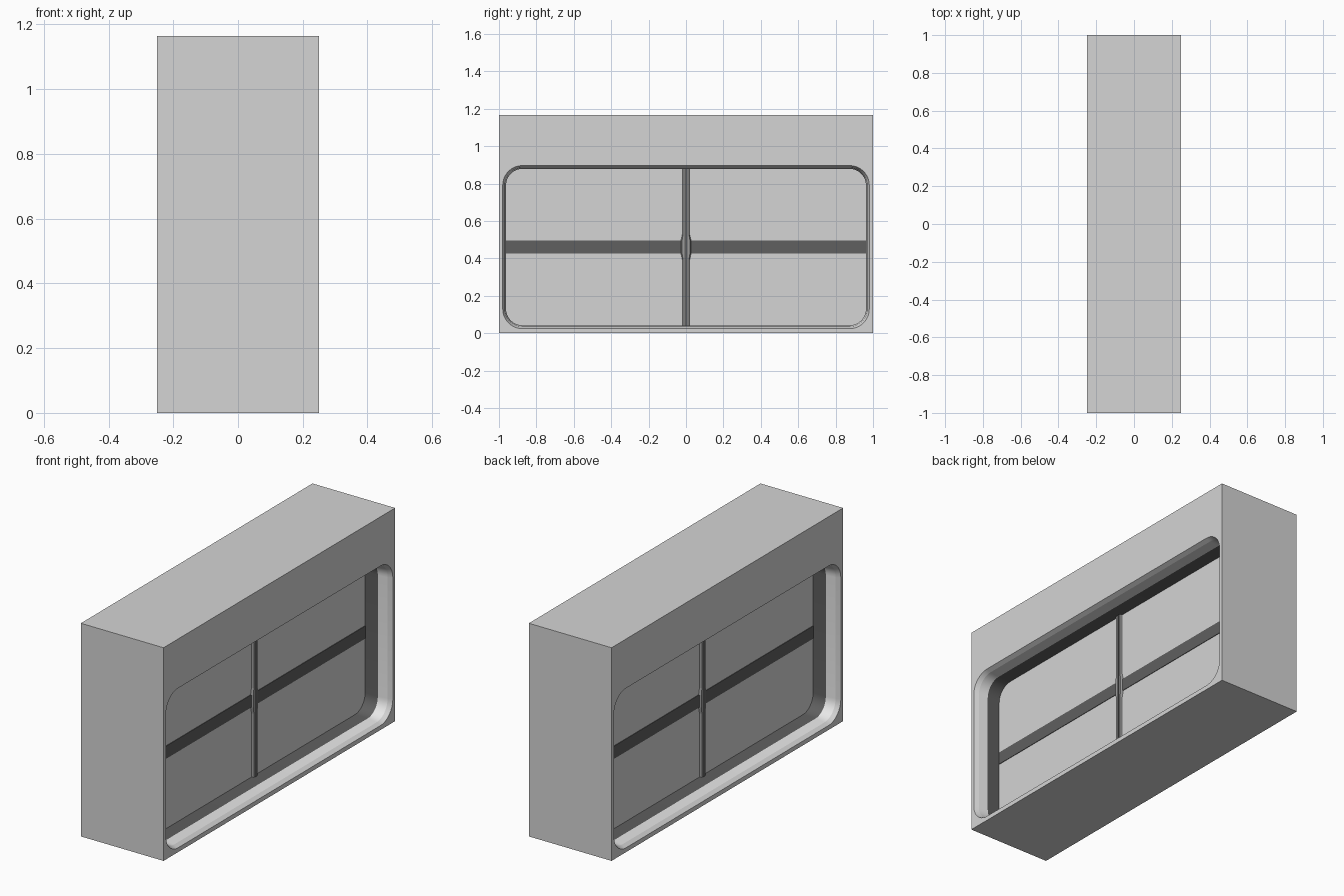
import bpy, bmesh, math

if "Cube" in bpy.data.objects:
    bpy.data.objects.remove(bpy.data.objects["Cube"])

H = 1.165            # wall height
XF, XP = 0.25, 0.095 # outer wall face, glazing plane


def material(name, v):
    m = bpy.data.materials.new(name)
    m.diffuse_color = (v, v, v, 1)
    m.use_nodes = True
    m.node_tree.nodes["Principled BSDF"].inputs["Base Color"].default_value = m.diffuse_color
    return m


wall_mat = material("wall light grey", 0.66)
trim_mat = material("trim pale grey", 0.88)
metal_mat = material("post mid grey", 0.33)
dark_mat = material("dark grey", 0.115)


def finish(bm, name, mat, smooth=False):
    """Store the mesh and mirror it to the other side of the wall."""
    me = bpy.data.meshes.new(name)
    bm.to_mesh(me)
    bm.free()
    me.materials.append(mat)
    ob = bpy.data.objects.new(name, me)
    bpy.context.collection.objects.link(ob)
    ob.modifiers.new("both_sides", 'MIRROR').use_axis[0] = True
    if smooth:
        bpy.ops.object.select_all(action='DESELECT')
        ob.select_set(True)
        bpy.context.view_layer.objects.active = ob
        bpy.ops.object.shade_smooth_by_angle(angle=math.radians(20))
    return ob


def opening(bm, x, inset):
    """Rounded rectangle loop, counter-clockwise seen from +x."""
    y, z0, z1, r = 0.98 - inset, 0.024 + inset, 0.896 - inset, 0.105 - inset
    centres = [(y - r, z0 + r, -90), (y - r, z1 - r, 0),
               (-y + r, z1 - r, 90), (-y + r, z0 + r, 180)]
    loop = []
    for cy, cz, a0 in centres:
        for i in range(11):
            a = math.radians(a0 + 9 * i)
            loop.append(bm.verts.new((x, cy + r * math.cos(a), cz + r * math.sin(a))))
    return loop


def bridge(bm, a, b):
    n = len(a)
    for i in range(n):
        j = (i + 1) % n
        bm.faces.new((a[i], a[j], b[j], b[i]))


def box(name, mat, x0, x1, y0, y1, z0, z1):
    bm = bmesh.new()
    bmesh.ops.create_cube(bm, size=1)
    for v in bm.verts:
        v.co = ((x0 + x1) / 2 + v.co.x * (x1 - x0), (y0 + y1) / 2 + v.co.y * (y1 - y0),
                (z0 + z1) / 2 + v.co.z * (z1 - z0))
    return finish(bm, name, mat)


# wall block: outer shell plus a face with the window opening
bm = bmesh.new()
corners = [(-1, 0), (1, 0), (1, H), (-1, H)]
outer = [bm.verts.new((XF, y, z)) for y, z in corners]
middle = [bm.verts.new((0, y, z)) for y, z in corners]
bridge(bm, middle, outer)
hole = opening(bm, XF, 0)
edges = []
for loop in (outer, hole):
    for i, v in enumerate(loop):
        w = loop[(i + 1) % len(loop)]
        edges.append(bm.edges.get((v, w)) or bm.edges.new((v, w)))
res = bmesh.ops.triangle_fill(bm, use_beauty=True, edges=edges, normal=(1, 0, 0))
for f in res["geom"]:
    if isinstance(f, bmesh.types.BMFace):
        f.normal_update()
        if f.normal.x < 0:
            f.normal_flip()
finish(bm, "wall_block", wall_mat)

# window reveal: outer lip, pale trim, dark inner seal
steps = [("outer_lip", wall_mat, 0, XF, 0.011, 0.226),
         ("reveal_trim", trim_mat, 0.011, 0.226, 0.018, 0.172),
         ("inner_seal", dark_mat, 0.018, 0.172, 0.018, XP)]
for name, mat, i0, x0, i1, x1 in steps:
    bm = bmesh.new()
    bridge(bm, opening(bm, x0, i0), opening(bm, x1, i1))
    finish(bm, name, mat, True)

# window pane
bm = bmesh.new()
bm.faces.new(opening(bm, XP, 0.018))
finish(bm, "window_pane", wall_mat)

# dark horizontal bar across the pane, one piece each side of the post
for side, y0, y1 in (("left", -0.962, -0.015), ("right", 0.015, 0.962)):
    box("cross_bar_" + side, dark_mat, XP - 0.002, XP + 0.003, y0, y1, 0.426, 0.495)

# centre post with a swollen latch in the middle
bm = bmesh.new()
rings = []
for z, w in [(0.042, 0.02), (0.39, 0.02), (0.425, 0.028), (0.495, 0.028),
             (0.53, 0.02), (0.878, 0.02)]:
    sect = [(XP - 0.002, -w), (XP + 0.012, -w * 0.75), (XP + 0.012, w * 0.75), (XP - 0.002, w)]
    rings.append([bm.verts.new((x, y, z)) for x, y in sect])
for a, b in zip(rings, rings[1:]):
    bridge(bm, a, b)
bm.faces.new(rings[0])
bm.faces.new(rings[-1])
bmesh.ops.recalc_face_normals(bm, faces=bm.faces)
finish(bm, "centre_post", metal_mat)

# dark seal line down the post
box("post_seal", dark_mat, XP, XP + 0.014, -0.007, 0.007, 0.042, 0.878)
